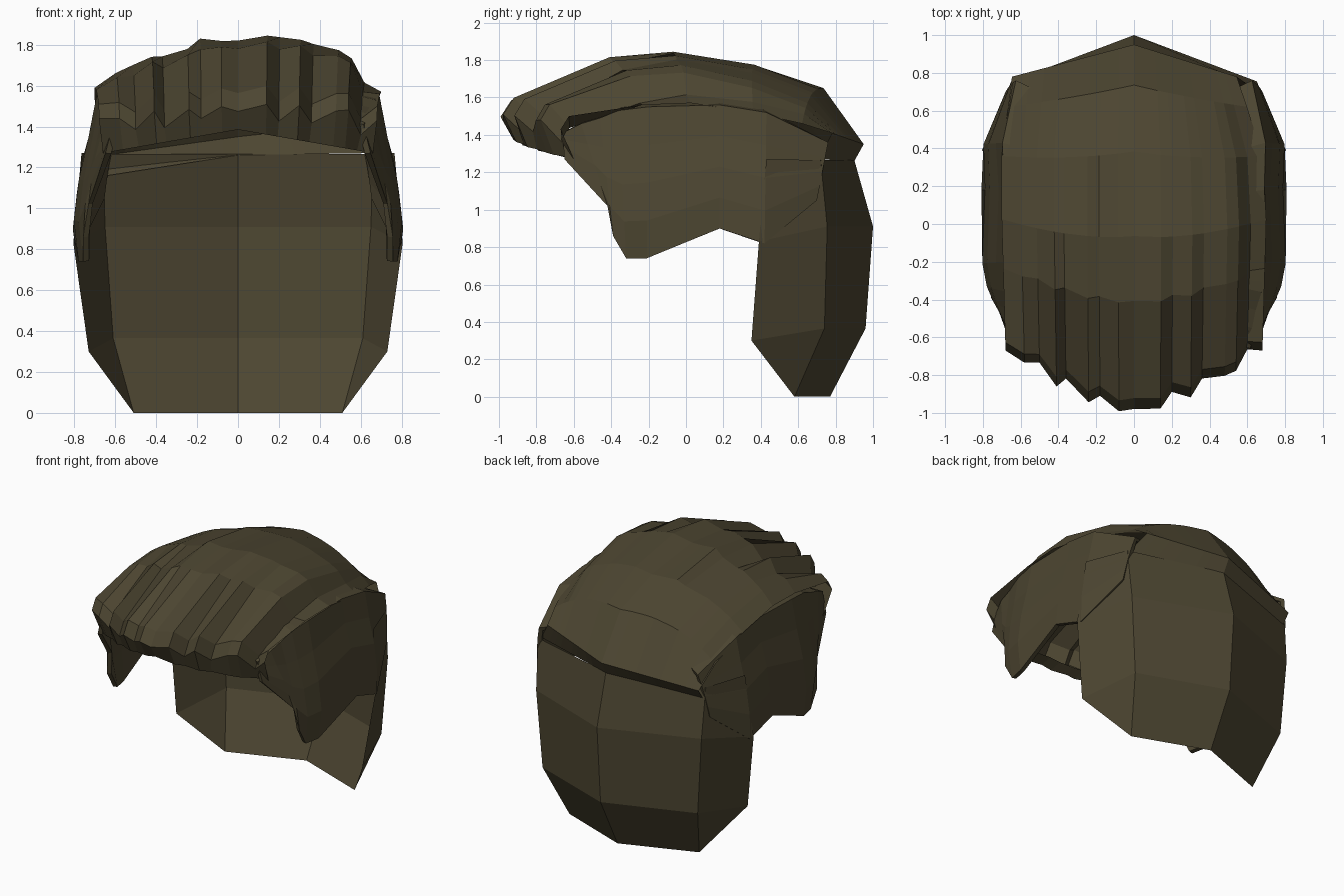
import bpy, bmesh
from mathutils import Vector

if "Cube" in bpy.data.objects:
    bpy.data.objects.remove(bpy.data.objects["Cube"])

hair = bpy.data.materials.new("dark olive brown hair")
hair.diffuse_color = (0.074, 0.061, 0.031, 1)
hair.use_nodes = True
hair.node_tree.nodes["Principled BSDF"].inputs["Base Color"].default_value = hair.diffuse_color


def interp(x, pts):
    """Piecewise linear lookup in sorted (x, value) pairs."""
    for (a, va), (b, vb) in zip(pts, pts[1:]):
        if x <= b:
            return va + (vb - va) * max(0, (x - a) / (b - a))
    return pts[-1][1]


def sheet(name, columns):
    """Join columns of points into a flat-shaded sheet that faces outwards."""
    bm = bmesh.new()
    points = {}

    def vert(p):
        key = tuple(round(c, 4) for c in p)
        if key not in points:
            points[key] = bm.verts.new(p)
        return points[key]

    grid = [[vert(p) for p in col] for col in columns]
    for a, b in zip(grid, grid[1:]):
        for i in range(len(a) - 1):
            # coinciding corners turn a quad into a triangle
            corners = list(dict.fromkeys((a[i], b[i], b[i + 1], a[i + 1])))
            if len(corners) > 2:
                bm.faces.new(corners)
    bmesh.ops.recalc_face_normals(bm, faces=bm.faces)
    bm.normal_update()
    mid = Vector((0, 0, 0.9))
    if sum(f.normal.dot(f.calc_center_median() - mid) * f.calc_area() for f in bm.faces) < 0:
        bmesh.ops.reverse_faces(bm, faces=bm.faces)
    me = bpy.data.meshes.new(name)
    bm.to_mesh(me)
    bm.free()
    me.materials.append(hair)
    ob = bpy.data.objects.new(name, me)
    bpy.context.collection.objects.link(ob)
    return ob


# Swept-back top: lengthwise strands (x, lift, groove depth at the front)
strands = [(-.68, .02, 0), (-.58, 0, .2), (-.5, -.02, 1), (-.41, -.03, 0), (-.36, -.05, 1),
           (-.24, -.05, 0), (-.18, -.01, .8), (-.08, -.03, 0), (0, -.03, .3), (.14, 0, 0),
           (.2, 0, 1), (.3, .01, 0), (.36, .01, 1), (.48, .04, .2), (.54, .04, 0),
           (.6, -.03, 1), (.68, 0, 0)]
crest = [(0, 1.51), (.03, 1.6), (.3, 1.82), (.48, 1.85), (.71, 1.78), (.89, 1.65), (1, 1.35)]
columns = []
for x, lift, groove in strands:
    s = abs(x) / .68
    right = x > 0
    yf, yb = -1 + .33 * s ** 1.7, .95 - .17 * s
    # the back rim is lower on the left, higher and narrower on the right
    width = [(0, 1), (.48, 1.03), (.71, 1 if right else 1.03),
             (.89, .88 if right else .98), (1, .8 if right else .95)]
    drops = [(0, .08), (.03, .10), (.3, .26), (.48, .28), (.71, .26),
             (.89, .19 if right else .25), (1, -.06 if right else .09)]
    # fringe: inner lip, then lower edge
    zlow = 1.385 - .115 * s
    col = [(x * .93, yf + .16, zlow + .02), (x * .97, yf + .07 + .02 * groove, zlow)]
    for t, zc in crest:
        fade = max(0, 1 - t / .48)
        power = 2.5 if t < 1 else 1
        z = zc - interp(t, drops) * s ** power
        z += lift * interp(t, [(0, .4), (.3, 1), (.48, 1), (.89, 0)])
        z -= .08 * groove * fade
        y = yf + (yb - yf) * t + .07 * groove * fade
        col.append((x * interp(t, width), y, z))
    # ledge under the back rim
    col.append((x * .94, .9 - .19 * s, 1.26 + (.01 if right else -.1) * s))
    columns.append(col)
sheet("top_hair", columns)

# Side hair with sideburn: (y top, z top, y bottom, z bottom, width factor)
stations = [(-.66, 1.41, -.65, 1.27, .86), (-.56, 1.46, -.42, 1.02, .92),
            (-.46, 1.49, -.39, .86, .94), (-.36, 1.53, -.32, .74, .97),
            (-.2, 1.55, -.21, .74, 1), (.18, 1.56, .18, .9, 1),
            (.43, 1.52, .42, .82, 1), (.76, 1.36, .70, 1.05, .86)]
flare = [(.74, .78), (.88, .81), (1.1, .785), (1.25, .76), (1.4, .715), (1.56, .69)]
columns = []
for yt, zt, yb, zb, f in stations:
    # top edge tucked under the swept-back hair
    col = [(interp(zt, flare) * f - .13, yt * .92, zt + .03)]
    for k in (0, .25, .5, .75, 1):
        z = zt + (zb - zt) * k
        col.append((interp(z, flare) * f, yt + (yb - yt) * k, z))
    columns.append(col)
side = sheet("side_hair", columns)
solid = side.modifiers.new("thickness", 'SOLIDIFY')
solid.thickness = .03
solid.offset = -1
mirror = side.modifiers.new("other side", 'MIRROR')
mirror.use_axis = (True, False, False)

# Back hair: levels of (z front, x front, y front, z corner, x corner, y corner, y centre)
levels = [(1.27, .765, .43, 1.265, .66, .72, .9), (.83, .805, .39, .91, .65, .755, 1.0),
          (.3, .73, .35, .365, .61, .74, .96), (0, .51, .58, 0, .51, .58, .77)]
half = [[(xf, yf, zf) for zf, xf, yf, *_ in levels],
        [(xc, yc, zc) for _, _, _, zc, xc, yc, _ in levels]]
centre = [(0, ym, zc) for _, _, _, zc, _, _, ym in levels]
other = [[(-x, y, z) for x, y, z in col] for col in half]
sheet("back_hair", [*half, centre, *reversed(other)])
